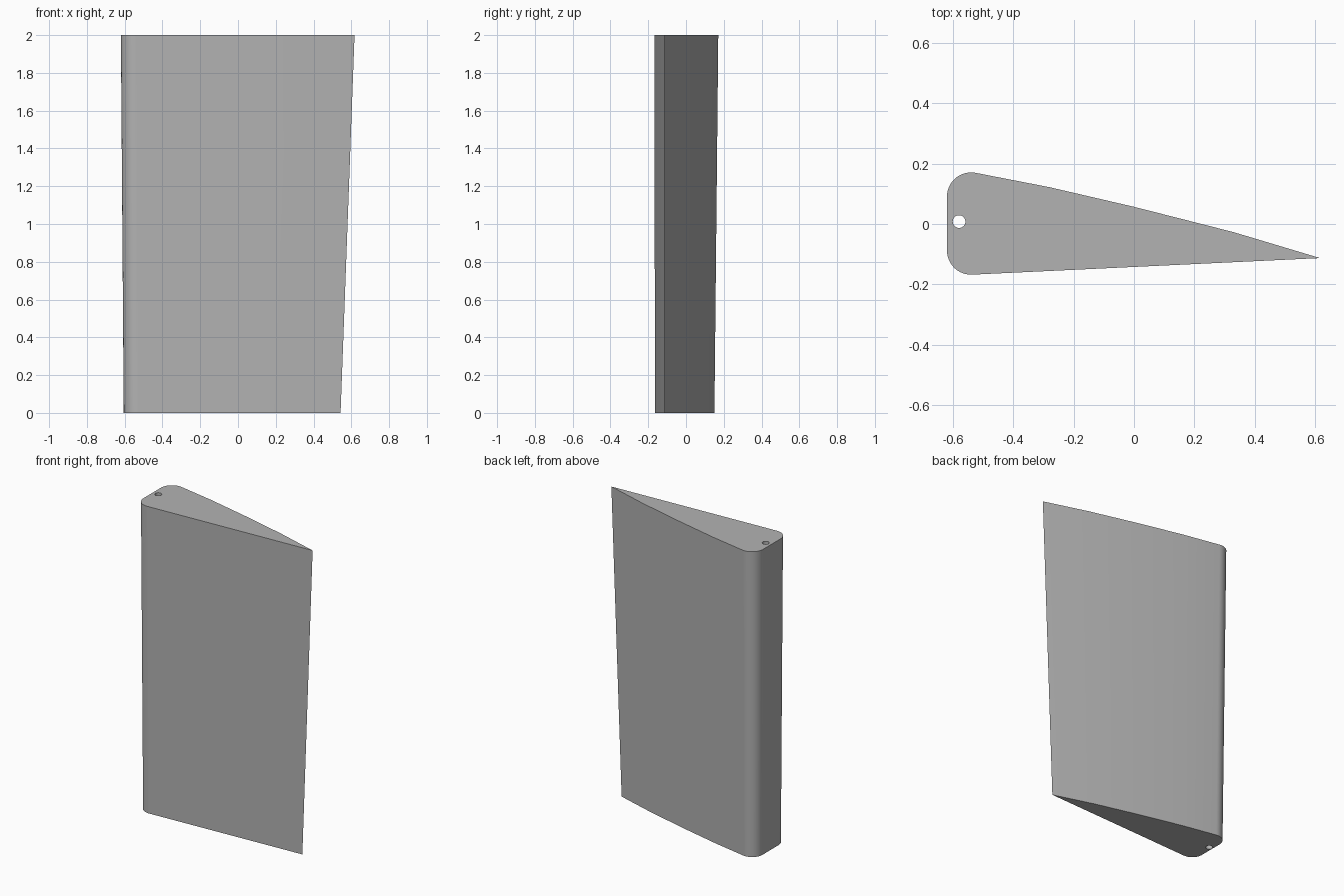
import bpy
import bmesh
from math import cos, sin, radians
from mathutils import Vector

cube = bpy.data.objects.get("Cube")
if cube:
    bpy.data.objects.remove(cube, do_unlink=True)

HEIGHT = 2.0
TAPER = 0.928                    # size of the bottom section against the top
PIVOT = Vector((-0.41, -0.113))  # point the taper shrinks towards
CORNER = 0.08


def arc(cx, cy, r, start, end, steps):
    """Points along a circular arc, angles in degrees."""
    angles = [radians(start + (end - start) * i / steps) for i in range(steps + 1)]
    return [Vector((cx + r * cos(a), cy + r * sin(a))) for a in angles]


# Wedge section: curved back, sharp trailing edge, rounded blunt nose
back = [(-0.28, 0.122), (0.0, 0.057), (0.33, -0.027)]
section = arc(-0.54, -0.088, CORNER, 273, 180, 12)[::-1]
section += [Vector((0.617, -0.113))]
section += [Vector(p) for p in reversed(back)]
section += arc(-0.54, 0.091, CORNER, 79, 180, 12)

# Tapered body lofted between the bottom and top sections
bm = bmesh.new()
top = [bm.verts.new((p.x, p.y, HEIGHT)) for p in section]
low = [PIVOT + (p - PIVOT) * TAPER for p in section]
bottom = [bm.verts.new((p.x, p.y, 0)) for p in low]
count = len(section)
for i in range(count):
    j = (i + 1) % count
    bm.faces.new((bottom[i], bottom[j], top[j], top[i]))
bm.faces.new(top)
bm.faces.new(bottom[::-1])
bmesh.ops.recalc_face_normals(bm, faces=bm.faces)
mesh = bpy.data.meshes.new("wedge_blade")
bm.to_mesh(mesh)
bm.free()
blade = bpy.data.objects.new("wedge_blade", mesh)
bpy.context.collection.objects.link(blade)

# Plain grey material
grey = bpy.data.materials.new("plain_grey")
grey.use_nodes = True
colour = (0.45, 0.45, 0.45, 1)
grey.diffuse_color = colour
grey.node_tree.nodes["Principled BSDF"].inputs["Base Color"].default_value = colour
mesh.materials.append(grey)

# Pin hole bored straight through beside the nose
bpy.ops.mesh.primitive_cylinder_add(vertices=32, radius=0.021, depth=HEIGHT + 0.4,
                                    location=(-0.58, 0.008, HEIGHT / 2))
cutter = bpy.context.object
cutter.name = "pin_hole_cutter"
cutter.hide_render = True
cutter.data.materials.append(grey)
bore = blade.modifiers.new("pin_hole", 'BOOLEAN')
bore.operation = 'DIFFERENCE'
bore.solver = 'EXACT'
bore.object = cutter

bpy.ops.object.select_all(action='DESELECT')
blade.select_set(True)
bpy.context.view_layer.objects.active = blade
bpy.ops.object.modifier_apply(modifier=bore.name)
bpy.data.objects.remove(cutter, do_unlink=True)

# Smooth rounded nose, crisp caps and trailing edge
bpy.ops.object.shade_smooth_by_angle(angle=radians(30))
